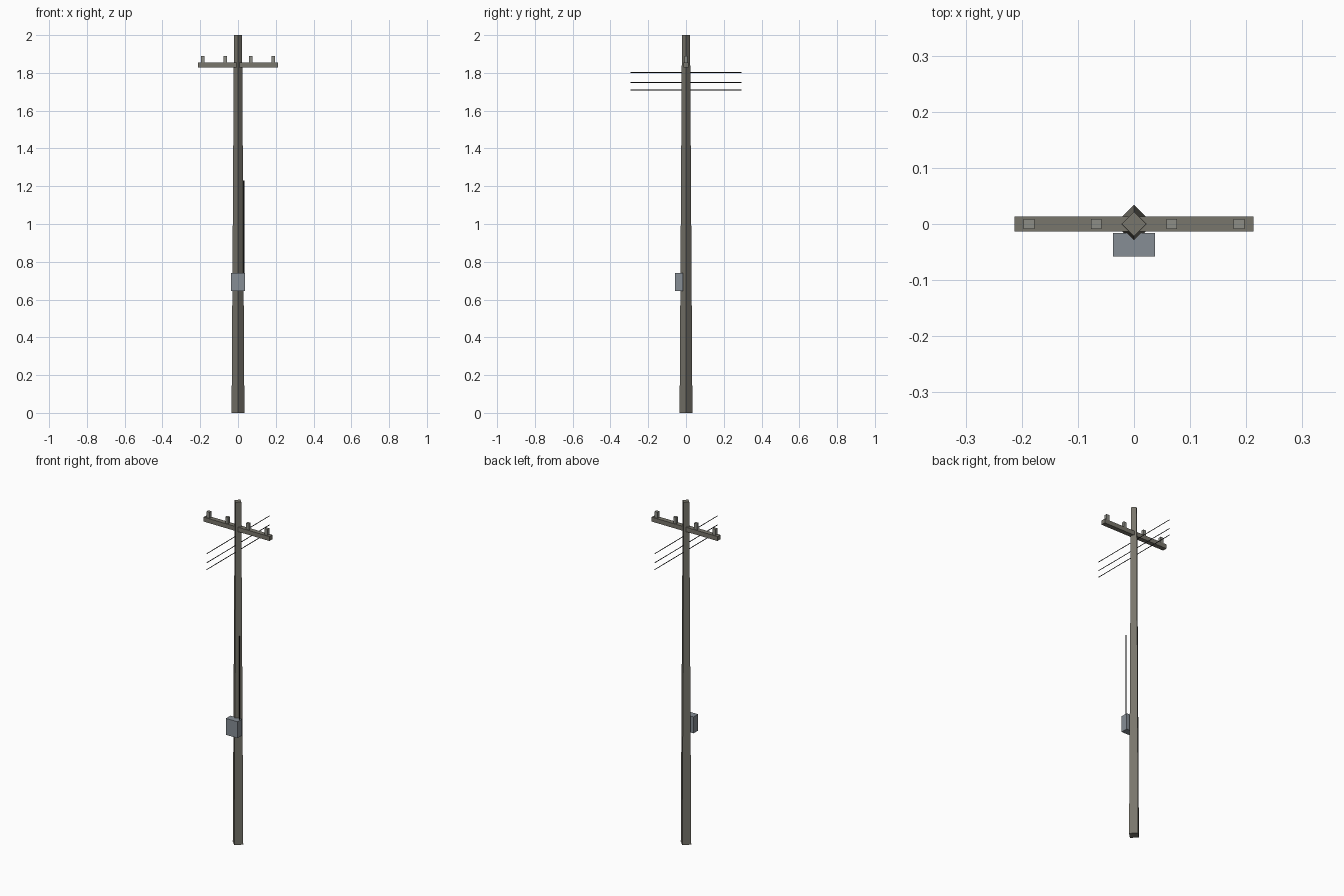
import bpy
import bmesh
import math

if "Cube" in bpy.data.objects:
    bpy.data.objects.remove(bpy.data.objects["Cube"])


def material(name, rgb):
    m = bpy.data.materials.new(name)
    m.diffuse_color = (*rgb, 1)
    m.use_nodes = True
    m.node_tree.nodes["Principled BSDF"].inputs["Base Color"].default_value = m.diffuse_color
    return m


WOOD = material("weathered_wood", (0.19, 0.18, 0.15))
METAL = material("blue_grey_metal", (0.24, 0.27, 0.30))
CERAMIC = material("insulator_grey", (0.27, 0.27, 0.24))
BLACK = material("black_cable", (0.01, 0.01, 0.01))


def finish(bm, name, mat):
    me = bpy.data.meshes.new(name)
    bm.to_mesh(me)
    bm.free()
    me.materials.append(mat)
    ob = bpy.data.objects.new(name, me)
    bpy.context.collection.objects.link(ob)
    return ob


def box(name, lo, hi, mat):
    bm = bmesh.new()
    bmesh.ops.create_cube(bm, size=1)
    for v in bm.verts:
        v.co = [(a + b) / 2 + c * (b - a) for a, b, c in zip(lo, hi, v.co)]
    return finish(bm, name, mat)


def ribbon(name, corners, mat):
    bm = bmesh.new()
    bm.faces.new([bm.verts.new(c) for c in corners])
    return finish(bm, name, mat)


# Tapered four-sided pole, corners on the axes
bm = bmesh.new()
rings = []
for r, z in ((0.034, 0), (0.0215, 2)):
    rings.append([bm.verts.new((r * math.cos(i * math.pi / 2),
                                r * math.sin(i * math.pi / 2), z)) for i in range(4)])
for i in range(4):
    j = (i + 1) % 4
    bm.faces.new((rings[0][i], rings[0][j], rings[1][j], rings[1][i]))
bm.faces.new(rings[0][::-1])
bm.faces.new(rings[1])
finish(bm, "pole", WOOD)

# Crossarm with four insulators
box("crossarm", (-0.213, -0.0135, 1.828), (0.213, 0.0135, 1.854), WOOD)
for i, x in enumerate((-0.187, -0.067, 0.067, 0.187)):
    box(f"insulator_{i + 1}", (x - 0.0095, -0.0085, 1.85), (x + 0.0095, 0.0085, 1.89), CERAMIC)

# Junction box on the front
box("junction_box", (-0.037, -0.058, 0.645), (0.037, -0.016, 0.741), METAL)

# Flat riser cable running up from the box
ribbon("riser_cable", [(0.027, -0.031, 0.65), (0.034, -0.031, 0.65),
                       (0.034, -0.031, 1.23), (0.027, -0.031, 1.23)], BLACK)

# Three flat line wires running front to back
for i, z in enumerate((1.802, 1.749, 1.709)):
    h = 0.0025
    ribbon(f"line_wire_{i + 1}", [(0, -0.293, z - h), (0, 0.293, z - h),
                                  (0, 0.293, z + h), (0, -0.293, z + h)], BLACK)
